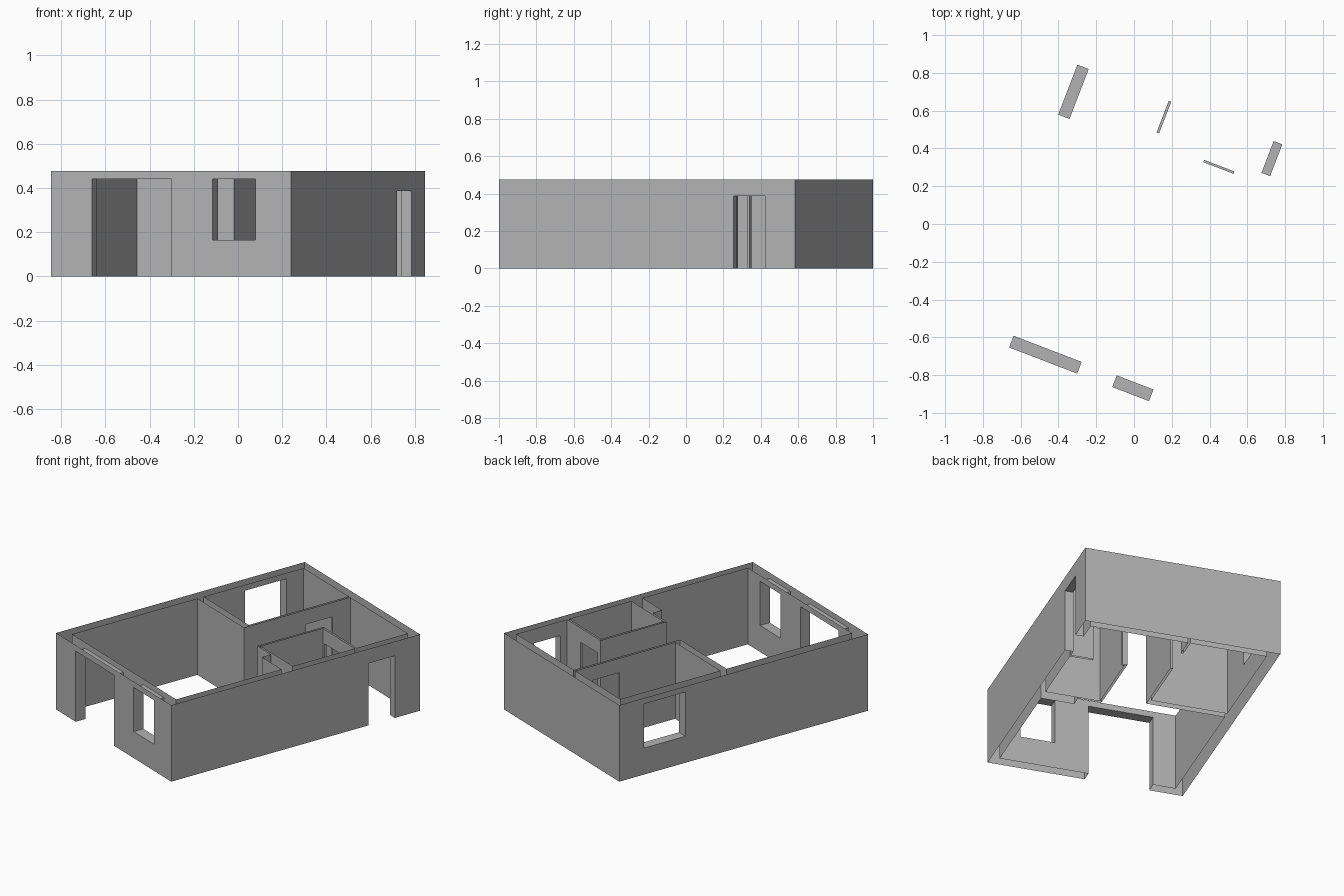
import bpy, bmesh, math

cube = bpy.data.objects.get("Cube")
if cube:
    bpy.data.objects.remove(cube, do_unlink=True)

HEIGHT = 0.476
TURN = math.radians(-21)

# Plan lines shared by the walls (x across, y deep, before the turn)
X, Y = 0.582, 0.847                      # outer faces
LEFT, RIGHT = -0.518, 0.533              # inner faces of the long walls
FRONT, BACK = -0.781, 0.797              # inner faces of the short walls
PART_A, PART_B = -0.062, -0.048          # thin lengthwise partition
CROSS_A, CROSS_B = 0.073, 0.115          # thicker cross partition
CELL_X, CELL_Y, THIN = 0.195, 0.45, 0.013  # small room corner, thin wall
BLOCK_X, BLOCK_Y = 0.335, -0.063         # thickened wall beside small room

grey = bpy.data.materials.new("wall grey")
grey.use_nodes = True
grey.diffuse_color = (0.45, 0.45, 0.45, 1)
grey.node_tree.nodes["Principled BSDF"].inputs["Base Color"].default_value = grey.diffuse_color

# Openings: x range, y range, z range, axis they pass through
DOOR, INNER_DOOR, WINDOW = (0, 0.44), (0, 0.386), (0.165, 0.44)
openings = {
    "front_door": ((-0.383, 0.003), (-Y, FRONT), DOOR, 1),
    "front_window": ((0.202, 0.41), (-Y, FRONT), WINDOW, 1),
    "side_window": ((-X, LEFT), (0.397, 0.68), WINDOW, 0),
    "side_door": ((RIGHT, X), (0.495, 0.675), INNER_DOOR, 0),
    "bedroom_door": ((PART_A, PART_B), (0.495, 0.675), INNER_DOOR, 0),
    "small_room_door": ((0.225, 0.397), (CELL_Y - THIN, CELL_Y), INNER_DOOR, 1),
}


def finish(name, bm):
    bmesh.ops.remove_doubles(bm, verts=bm.verts, dist=0.0005)
    mesh = bpy.data.meshes.new(name)
    bm.to_mesh(mesh)
    bm.free()
    mesh.materials.append(grey)
    obj = bpy.data.objects.new(name, mesh)
    obj.rotation_euler.z = TURN
    bpy.context.collection.objects.link(obj)


def quad(bm, corners):
    bm.faces.new([bm.verts.new(c) for c in corners])


def upright(bm, a, b, z0, z1):
    if z1 - z0 > 0.001:
        quad(bm, [(*a, z0), (*b, z0), (*b, z1), (*a, z1)])


def wall_skin(name, points):
    """Upright wall faces along a closed plan, with the openings left out."""
    bm = bmesh.new()
    for a, b in zip(points, points[1:] + points[:1]):
        along = 0 if abs(a[0] - b[0]) > abs(a[1] - b[1]) else 1
        across = 1 - along
        lo, hi = sorted((a[along], b[along]))
        holes = []
        for box in openings.values():
            inside = box[across][0] - 0.001 < a[across] < box[across][1] + 0.001
            if box[3] == across and inside and lo < box[along][0] and box[along][1] < hi:
                holes.append((box[along], box[2]))
        forward = b[along] > a[along]
        holes.sort(reverse=not forward)

        def at(t):
            return (t, a[1]) if along == 0 else (a[0], t)

        start = a
        for span, heights in holes:
            near, far = span if forward else span[::-1]
            upright(bm, start, at(near), 0, HEIGHT)
            upright(bm, at(near), at(far), 0, heights[0])
            upright(bm, at(near), at(far), heights[1], HEIGHT)
            start = at(far)
        upright(bm, start, b, 0, HEIGHT)
    finish(name, bm)


def rectangle(x0, x1, y0, y1):
    return [(x0, y0), (x1, y0), (x1, y1), (x0, y1)]


# Outer shell and the room faces; the walls are hollow and open above and below
wall_skin("outer_walls", rectangle(-X, X, -Y, Y))
wall_skin("bedroom_walls", rectangle(LEFT, PART_A, CROSS_B, BACK)[::-1])
wall_skin("small_room_walls",
          rectangle(CELL_X + THIN, RIGHT, THIN, CELL_Y - THIN)[::-1])
wall_skin("main_room_walls", [
    (LEFT, FRONT), (RIGHT, FRONT), (RIGHT, BLOCK_Y), (BLOCK_X, BLOCK_Y),
    (BLOCK_X, 0), (CELL_X, 0), (CELL_X, CELL_Y), (RIGHT, CELL_Y),
    (RIGHT, BACK), (PART_B, BACK), (PART_B, CROSS_A), (LEFT, CROSS_A)][::-1])

# Jambs, head and sill lining each opening
for name, ((x0, x1), (y0, y1), (z0, z1), through) in openings.items():
    bm = bmesh.new()
    if through == 1:
        upright(bm, (x0, y1), (x0, y0), z0, z1)
        upright(bm, (x1, y0), (x1, y1), z0, z1)
    else:
        upright(bm, (x0, y0), (x1, y0), z0, z1)
        upright(bm, (x1, y1), (x0, y1), z0, z1)
    plan = rectangle(x0, x1, y0, y1)
    quad(bm, [(*p, z1) for p in plan])
    if z0 > 0:
        quad(bm, [(*p, z0) for p in plan[::-1]])
    # Turn the lining to face into the opening
    bmesh.ops.reverse_faces(bm, faces=bm.faces)
    finish(name + "_lining", bm)
